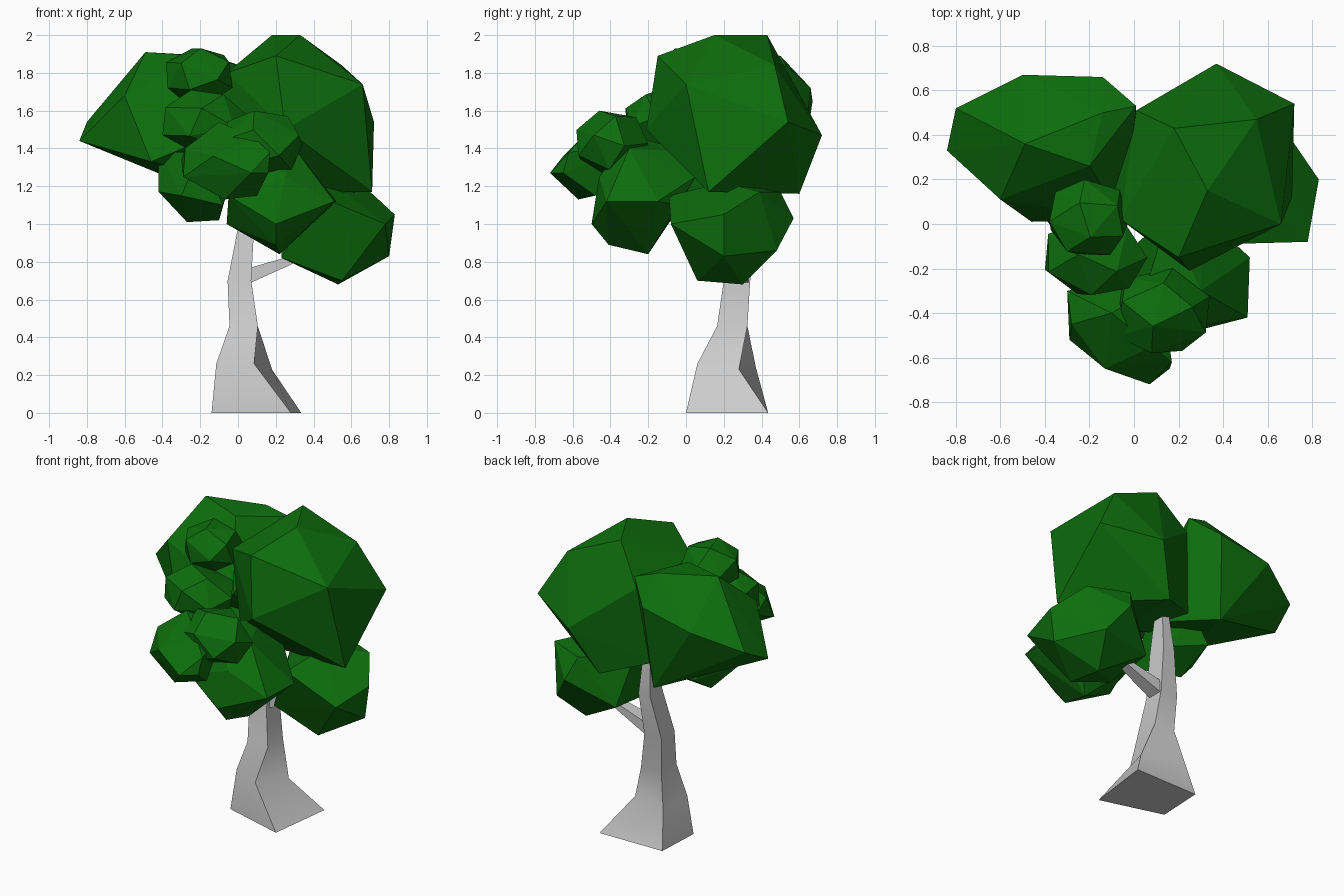
import bpy, bmesh, math
from mathutils import Vector, Euler

if "Cube" in bpy.data.objects:
    bpy.data.objects.remove(bpy.data.objects["Cube"])

leaf = bpy.data.materials.new("leaf_green")
leaf.diffuse_color = (0.004, 0.155, 0.004, 1)
leaf.use_nodes = True
leaf.node_tree.nodes["Principled BSDF"].inputs["Base Color"].default_value = leaf.diffuse_color


def finish(name, bm, mat=None):
    bmesh.ops.recalc_face_normals(bm, faces=bm.faces)
    me = bpy.data.meshes.new(name)
    bm.to_mesh(me)
    bm.free()
    ob = bpy.data.objects.new(name, me)
    bpy.context.collection.objects.link(ob)
    if mat:
        me.materials.append(mat)
    return ob


def hull(name, pts):
    """Faceted leaf clump: convex hull round a few points."""
    bm = bmesh.new()
    for p in pts:
        bm.verts.new(p)
    bmesh.ops.convex_hull(bm, input=bm.verts)
    loose = [v for v in bm.verts if not v.link_faces]
    bmesh.ops.delete(bm, geom=loose, context='VERTS')
    return finish(name, bm, leaf)


def clump(name, lo, hi, turn, n=16):
    """Rough low-poly ball with n corners, fitted to the box lo..hi."""
    rot = Euler(turn).to_matrix()
    pts = []
    for i in range(n):
        z = 1 - (2 * i + 1) / n
        r, a = math.sqrt(1 - z * z), i * 2.39996
        pts.append(rot @ Vector((r * math.cos(a), r * math.sin(a), z)))
    for k in range(3):
        a, b = min(p[k] for p in pts), max(p[k] for p in pts)
        for p in pts:
            p[k] = lo[k] + (p[k] - a) / (b - a) * (hi[k] - lo[k])
    return hull(name, pts)


def loft(name, rings):
    """Skin a stack of four-cornered rings, cap both ends, soften along the length."""
    bm = bmesh.new()
    vs = [[bm.verts.new(p) for p in ring] for ring in rings]
    for a, b in zip(vs, vs[1:]):
        for i in range(4):
            j = (i + 1) % 4
            bm.faces.new((a[i], a[j], b[j], b[i]))
    bm.faces.new(vs[0])
    bm.faces.new(vs[-1])
    ob = finish(name, bm)
    bpy.ops.object.select_all(action='DESELECT')
    bpy.context.view_layer.objects.active = ob
    ob.select_set(True)
    bpy.ops.object.shade_smooth_by_angle(angle=math.radians(45))
    return ob


def quad(z, x0, x1, y0, y1):
    return [(x0, y0, z), (x1, y0, z), (x1, y1, z), (x0, y1, z)]


# Trunk: flared, skewed foot, then a bent taper into the crown
loft("trunk", [
    [(-.14, .12, 0), (.28, 0, 0), (.335, .435, 0), (-.125, .43, 0)],
    [(-.115, .15, .26), (.085, .06, .26), (.18, .28, .23), (-.09, .37, .24)],
    quad(.46, -.045, .105, .165, .325),
    quad(.70, -.055, .07, .20, .34),
    quad(.98, 0, .085, .25, .38),
    quad(1.25, .02, .07, .28, .35)])

# Side branch
loft("branch", [
    [(x, .28 - w, z0), (x, .28 + w, z0), (x, .28 + w, z1), (x, .28 - w, z1)]
    for x, w, z0, z1 in ((.03, .05, .67, .76), (.07, .05, .69, .77),
                         (.28, .035, .785, .83), (.42, .02, .86, .89))])

# Large clumps, shaped by their main corners
hull("crown_main", [
    (.33, .15, 2), (.18, .43, 2), (.20, -.15, 1.89), (.55, .47, 1.84),
    (.66, 0, 1.74), (.72, .54, 1.54), (.37, .72, 1.47), (.71, .12, 1.17),
    (.01, .51, 1.75), (.25, -.21, 1.5), (-.06, .02, 1.8), (-.14, .18, 1.5),
    (.22, .6, 1.16), (-.08, .42, 1.25), (.2, .12, 1.17), (-.05, .1, 1.25)])
hull("crown_left", [
    (-.84, .33, 1.44), (-.8, .52, 1.54), (-.49, .36, 1.91), (-.6, .11, 1.68),
    (-.46, .01, 1.33), (-.5, .67, 1.65), (-.14, .66, 1.72), (-.14, .5, 1.89),
    (-.2, .26, 1.89), (.01, .53, 1.84), (-.05, .02, 1.5), (-.18, .6, 1.17),
    (0, .3, 1.22)])
hull("crown_low_right", [
    (.83, .2, 1.05), (.8, .2, .83), (.7, .39, 1.17), (.78, -.08, 1),
    (.53, .3, .68), (.55, .06, .70), (.23, .05, .82), (.24, .4, .85),
    (.42, -.09, 1.15), (.5, .57, 1.03), (.62, .48, .86), (.45, .5, 1.17),
    (.5, .2, 1.22), (.24, .2, 1.12)])
hull("crown_low_front", [
    (.3, -.3, 1.40), (.05, -.3, 1.47), (.52, -.15, 1.12), (.51, -.42, 1.12),
    (.22, -.2, .84), (.2, -.41, .89), (-.06, -.3, 1), (-.05, -.45, 1.15),
    (.2, -.5, 1), (.25, -.46, 1.25), (.4, -.04, 1.1), (.15, .03, 1.38),
    (.02, -.08, 1.02), (.3, .05, 1.25)])

# Medium clumps: front bulge and the one under the left crown
hull("puff_front", [
    (.07, -.72, 1.27), (-.13, -.65, 1.36), (.17, -.62, 1.38), (.16, -.65, 1.27),
    (-.29, -.52, 1.25), (-.3, -.3, 1.34), (-.07, -.57, 1.13), (.1, -.48, 1.15),
    (-.1, -.4, 1.54), (.08, -.55, 1.46), (-.28, -.45, 1.4), (-.1, -.26, 1.2),
    (.12, -.27, 1.42)])
hull("puff_low_left", [
    (-.42, .05, 1.17), (-.27, .12, 1.01), (-.1, .05, 1.02), (-.08, .25, 1.1),
    (-.3, .34, 1.15), (-.42, .1, 1.38), (-.3, -.1, 1.15), (-.08, -.1, 1.1),
    (-.02, .1, 1.3), (-.2, .3, 1.4), (-.2, -.12, 1.38)])

# Small clumps
for name, lo, hi, turn in (
        ("puff_front_right", (-.09, -.58, 1.24), (.34, -.20, 1.60), (.5, .1, 1)),
        ("puff_middle", (-.40, -.32, 1.36), (.06, .04, 1.71), (.2, .6, 2)),
        ("puff_top", (-.38, -.14, 1.64), (-.03, .20, 1.93), (.9, .3, .5))):
    clump(name, lo, hi, turn)
